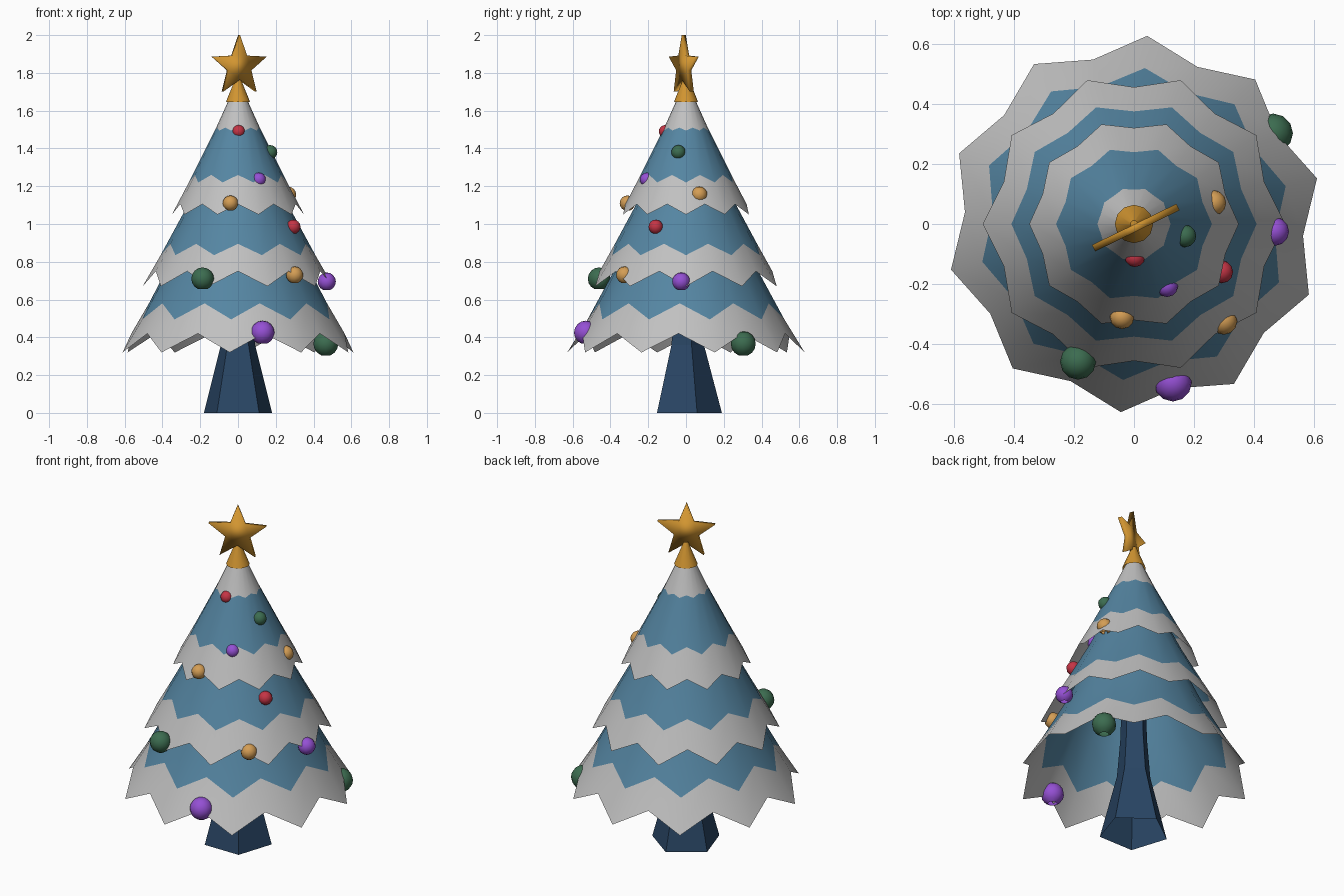
import bpy, bmesh, math
from mathutils import Matrix, Vector

if "Cube" in bpy.data.objects:
    bpy.data.objects.remove(bpy.data.objects["Cube"])


def mat(name, rgb):
    m = bpy.data.materials.new(name)
    m.diffuse_color = (*rgb, 1)
    m.use_nodes = True
    m.node_tree.nodes["Principled BSDF"].inputs["Base Color"].default_value = m.diffuse_color
    return m


WHITE = mat("snow white", (0.53, 0.53, 0.53))
BLUE = mat("frost blue", (0.09, 0.235, 0.36))
GOLD = mat("star gold", (0.64, 0.30, 0.03))
TRUNK = mat("trunk navy", (0.022, 0.06, 0.128))
RED = mat("bauble red", (0.56, 0.035, 0.06))
GREEN = mat("bauble green", (0.045, 0.15, 0.08))
PURPLE = mat("bauble purple", (0.30, 0.08, 0.66))
ORANGE = mat("bauble orange", (0.66, 0.34, 0.09))


def finish(bm, name, mats, smooth=None):
    me = bpy.data.meshes.new(name)
    bm.to_mesh(me)
    bm.free()
    ob = bpy.data.objects.new(name, me)
    bpy.context.collection.objects.link(ob)
    for m in mats:
        me.materials.append(m)
    if smooth:
        bpy.ops.object.select_all(action='DESELECT')
        ob.select_set(True)
        bpy.context.view_layer.objects.active = ob
        bpy.ops.object.shade_smooth_by_angle(angle=math.radians(smooth))
    return ob


def radius_at(profile, z):
    # piecewise linear profile of (radius, z), sorted upward
    for (r0, z0), (r1, z1) in zip(profile, profile[1:]):
        if z <= z1:
            break
    return r0 + (r1 - r0) * (z - z0) / (z1 - z0)


def tier(name, profile, start, rings):
    """Open skirt with ten points; rings = (z at point, z at notch, colour index of band above)."""
    bm = bmesh.new()
    rows = []
    for zt, zv, _ in rings:
        row = []
        for i in range(20):
            z = zv if i % 2 else zt
            r = radius_at(profile, z)
            a = math.radians(start + 18 * i)
            row.append(bm.verts.new((r * math.cos(a), r * math.sin(a), z)))
        rows.append(row)
    for k in range(len(rows) - 1):
        for i in range(20):
            j = (i + 1) % 20
            f = bm.faces.new((rows[k][i], rows[k][j], rows[k + 1][j], rows[k + 1][i]))
            f.material_index = rings[k][2]
    finish(bm, name, [WHITE, BLUE], 50)


# Three skirts with zigzag bands
tier("lower_skirt", [(0.63, 0.32), (0.566, 0.42), (0.42, 0.67), (0.2, 1.15), (0.065, 1.55)], 14,
     [(0.32, 0.42, 0), (0.495, 0.58, 1), (0.75, 0.75, 1), (1.15, 1.15, 1), (1.55, 1.55, 1)])
tier("middle_skirt", [(0.505, 0.67), (0.457, 0.75), (0.29, 1.05), (0.17, 1.3), (0.07, 1.57)], 0,
     [(0.67, 0.75, 0), (0.835, 0.895, 1), (1.1, 1.1, 1), (1.3, 1.3, 1), (1.57, 1.57, 1)])
tier("upper_skirt", [(0.35, 1.05), (0.25, 1.24), (0.12, 1.5), (0.05, 1.655)], 0,
     [(1.05, 1.105, 0), (1.22, 1.26, 1), (1.495, 1.51, 0), (1.655, 1.655, 0)])


def lathe(name, profile, n, start, m, smooth=None):
    bm = bmesh.new()
    rows = [[bm.verts.new((r * math.cos(math.radians(start + 360 * i / n)),
                           r * math.sin(math.radians(start + 360 * i / n)), z))
             for i in range(n)] for r, z in profile]
    for a, b in zip(rows, rows[1:]):
        for i in range(n):
            j = (i + 1) % n
            bm.faces.new((a[i], a[j], b[j], b[i]))
    bm.faces.new(rows[-1])
    finish(bm, name, [m], smooth)


# Five-sided flared trunk, open below, and the cone under the star
lathe("trunk", [(0.19, 0), (0.095, 0.36), (0.075, 0.6), (0.065, 1.1)], 5, 90, TRUNK)
lathe("star_socket", [(0.064, 1.645), (0.055, 1.668), (0.012, 1.775)], 12, 0, GOLD, 40)

# Slim five-pointed star, turned to the front right
bm = bmesh.new()
pts = []
for i in range(10):
    r = 0.07 if i % 2 else 0.165
    a = math.radians(90 + 36 * i)
    pts.append(bm.verts.new((r * math.cos(a), -0.012, r * math.sin(a))))
face = bm.faces.new(pts)
ext = bmesh.ops.extrude_face_region(bm, geom=[face])
bmesh.ops.translate(bm, vec=(0, 0.024, 0),
                    verts=[v for v in ext["geom"] if isinstance(v, bmesh.types.BMVert)])
bmesh.ops.recalc_face_normals(bm, faces=bm.faces)
bm.transform(Matrix.Translation((0.006, -0.012, 1.835)) @ Matrix.Rotation(math.radians(26), 4, 'Z'))
finish(bm, "star", [GOLD], 100)

# Baubles: colour, centre, radius; each has a small opening underneath
baubles = [
    (RED, (0.003, -0.11, 1.49), 0.034),
    (GREEN, (0.17, -0.04, 1.38), 0.038),
    (PURPLE, (0.11, -0.207, 1.235), 0.037),
    (ORANGE, (0.265, 0.07, 1.155), 0.043),
    (ORANGE, (-0.04, -0.31, 1.11), 0.041),
    (RED, (0.293, -0.16, 0.985), 0.038),
    (ORANGE, (0.30, -0.325, 0.73), 0.045),
    (PURPLE, (0.47, -0.025, 0.695), 0.048),
    (GREEN, (-0.187, -0.46, 0.71), 0.06),
    (PURPLE, (0.13, -0.53, 0.425), 0.063),
    (GREEN, (0.465, 0.303, 0.366), 0.066),
]
for k, (m, c, r) in enumerate(baubles, 1):
    bm = bmesh.new()
    bmesh.ops.create_uvsphere(bm, u_segments=12, v_segments=8, radius=r)
    pole = min(bm.verts, key=lambda v: v.co.z)
    bmesh.ops.delete(bm, geom=[pole], context='VERTS')
    bm.transform(Matrix.Translation(Vector(c)))
    finish(bm, f"bauble_{k}", [m], 60)
